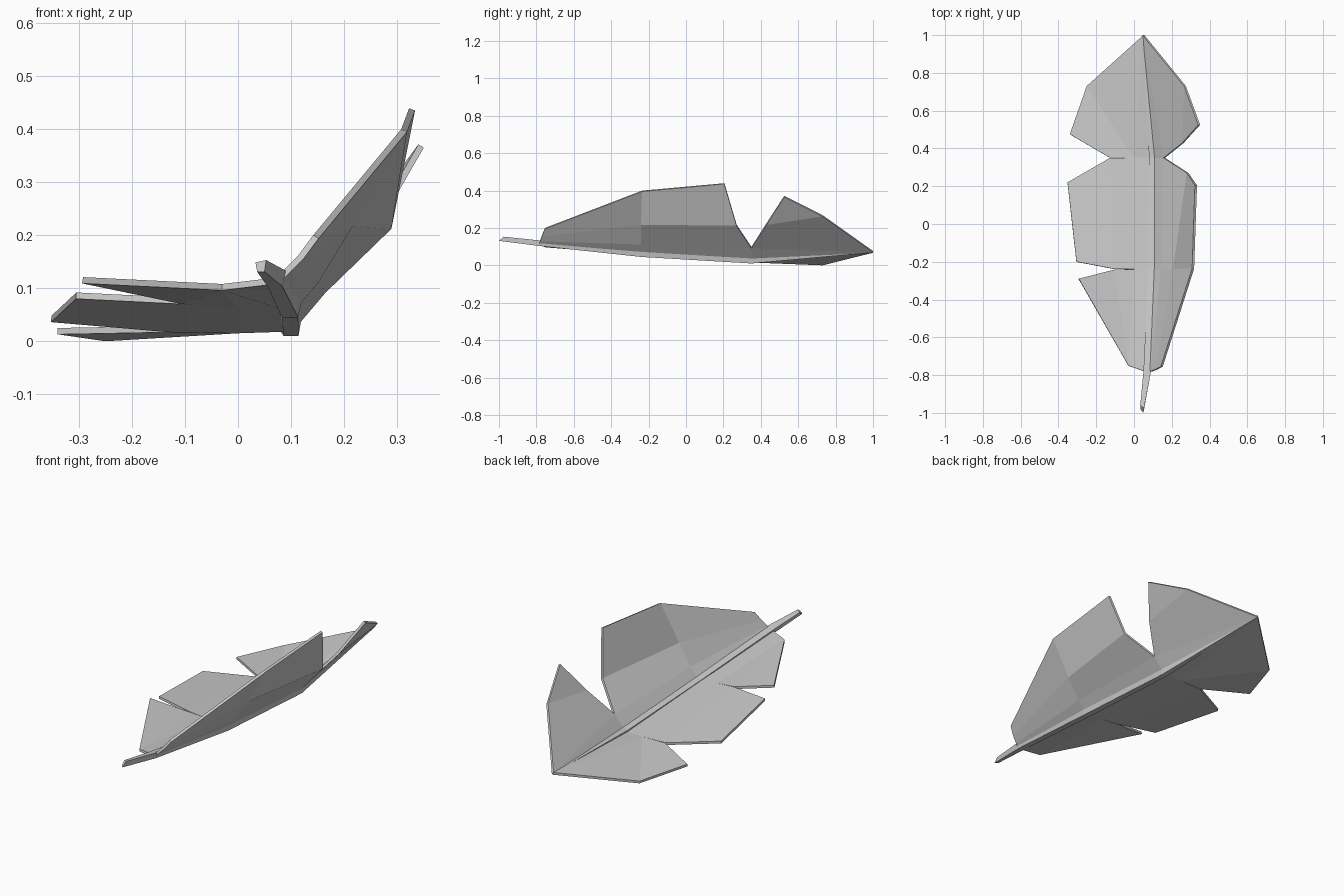
import bpy

def mesh_object(name, verts, faces, thickness=0):
    me = bpy.data.meshes.new(name)
    me.from_pydata(verts, [], faces)
    me.validate()
    ob = bpy.data.objects.new(name, me)
    bpy.context.collection.objects.link(ob)
    if thickness:
        mod = ob.modifiers.new("thickness", 'SOLIDIFY')
        mod.thickness = thickness
        mod.offset = 0
    return ob

# Left vane: three nearly flat barbs split by two notches
left = [
    (.05, 1.0, .073), (-.25, .73, .006), (-.34, .475, .019), (-.13, .352, .023), (.09, .352, .024),
    (-.13, .348, .023), (-.352, .22, .042), (-.305, -.20, .086), (-.105, -.238, .076), (.095, -.24, .062),
    (-.105, -.242, .076), (-.293, -.29, .115), (-.03, -.75, .102), (.055, -.78, .112),
    (0, .352, .021), (0, -.24, .068),
]
left_faces = [(0, 1, 14), (1, 2, 3, 14), (0, 14, 4),
              (14, 5, 8, 15), (5, 6, 7, 8), (4, 14, 15, 9),
              (15, 10, 12), (10, 11, 12), (9, 15, 12, 13)]
mesh_object("left_vane", left, left_faces, .012)

# Right vane: two barbs folded upward, with one notch
right = [
    (.05, 1.0, .073), (.27, .73, .265), (.345, .525, .368), (.26, .43, .22), (.16, .35, .095), (.105, .35, .03),
    (.284, .27, .215), (.328, .205, .437), (.313, -.235, .397), (.211, -.24, .22), (.147, -.24, .115), (.105, -.24, .065),
    (.147, -.755, .197), (.118, -.77, .158), (.092, -.78, .132), (.075, -.785, .115),
]
right_faces = [(0, 5, 4), (0, 4, 3, 1), (1, 3, 2),
               (5, 11, 10, 4), (4, 10, 9, 6), (6, 9, 8, 7),
               (11, 15, 14, 10), (10, 14, 13, 9), (9, 13, 12, 8)]
mesh_object("right_vane", right, right_faces, .012)

# Central quill: four-sided loft, tapered at both ends (x, y, z, half width, half height)
sections = [(.043, -.985, .142, .010, .011), (.07, -.78, .118, .020, .015),
            (.098, -.24, .062, .022, .017), (.100, .35, .028, .020, .018),
            (.05, .995, .073, .005, .005)]
verts, faces = [], []
for x, y, z, w, h in sections:
    verts += [(x - w, y, z + h * .6), (x - w * .7, y, z - h), (x + w * .7, y, z - h), (x + w, y, z + h)]
for i in range(len(sections) - 1):
    for j in range(4):
        k = (j + 1) % 4
        a, b = i * 4, i * 4 + 4
        faces.append((a + j, a + k, b + k, b + j))
n = len(verts)
faces += [(3, 2, 1, 0), (n - 4, n - 3, n - 2, n - 1)]
# slanted cut at the root end
for v, dy in ((0, .025), (3, .01), (2, -.015), (1, 0)):
    verts[v] = (verts[v][0], verts[v][1] + dy, verts[v][2])
mesh_object("quill", verts, faces)
